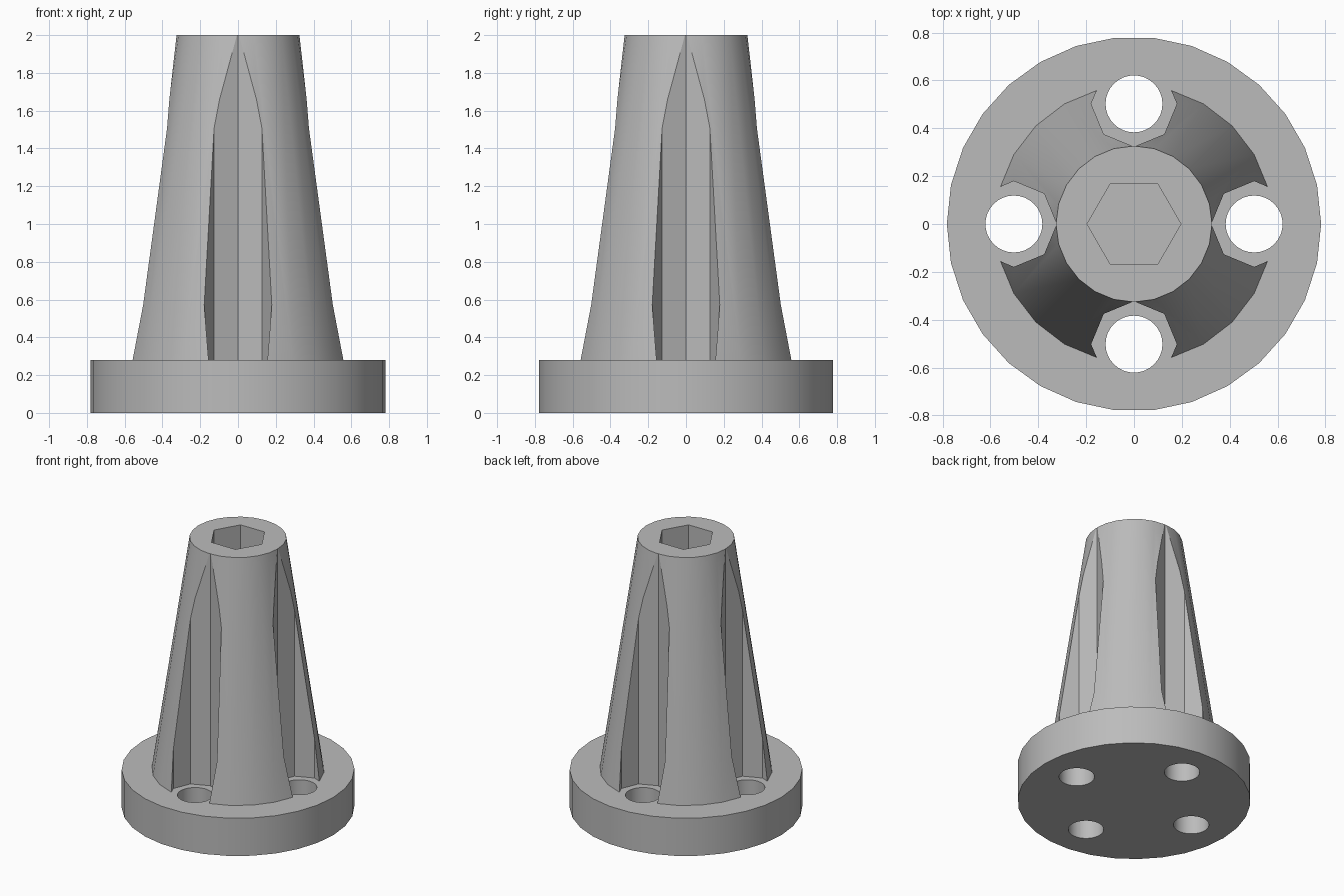
import bpy, math
from mathutils import Vector

cube = bpy.data.objects.get("Cube")
if cube:
    bpy.data.objects.remove(cube, do_unlink=True)

grey = bpy.data.materials.new("plain grey")
grey.use_nodes = True
COLOUR = (0.5, 0.5, 0.5, 1)
grey.diffuse_color = COLOUR
grey.node_tree.nodes["Principled BSDF"].inputs["Base Color"].default_value = COLOUR


def frustum(name, sides, r_low, r_high, z_low, z_high, centre=(0, 0)):
    """Upright prism or cone with a vertex on the +x axis."""
    ring = [Vector((math.cos(a), math.sin(a), 0))
            for a in (math.tau * i / sides for i in range(sides))]
    offset = Vector((*centre, 0))
    verts = [offset + p * r + Vector((0, 0, z))
             for r, z in ((r_low, z_low), (r_high, z_high)) for p in ring]
    faces = [(i, (i + 1) % sides, sides + (i + 1) % sides, sides + i)
             for i in range(sides)]
    faces += [tuple(reversed(range(sides))), tuple(range(sides, 2 * sides))]
    mesh = bpy.data.meshes.new(name)
    mesh.from_pydata(verts, [], faces)
    mesh.materials.append(grey)
    obj = bpy.data.objects.new(name, mesh)
    bpy.context.collection.objects.link(obj)
    return obj


def carve(target, cutters):
    """Subtract the cutters, then remove them and shade the result."""
    bpy.ops.object.select_all(action="DESELECT")
    target.select_set(True)
    bpy.context.view_layer.objects.active = target
    for cutter in cutters:
        cutter.hide_render = True
        mod = target.modifiers.new("cut", "BOOLEAN")
        mod.operation = "DIFFERENCE"
        mod.solver = "EXACT"
        mod.object = cutter
        bpy.ops.object.modifier_apply(modifier=mod.name)
        bpy.data.objects.remove(cutter, do_unlink=True)
    bpy.ops.object.shade_smooth_by_angle(angle=math.radians(30))


BASE_TOP, HEIGHT, BOLT_CIRCLE = 0.28, 2.0, 0.502
spots = [(BOLT_CIRCLE, 0), (0, BOLT_CIRCLE), (-BOLT_CIRCLE, 0), (0, -BOLT_CIRCLE)]

# Round base flange with four bolt holes
flange = frustum("base_flange", 30, 0.782, 0.782, 0, BASE_TOP)
carve(flange, [frustum("bolt_hole_cutter", 32, 0.119, 0.119, -0.1, 0.5, s)
               for s in spots])

# Tapered post with four octagonal clearance flutes and a hexagonal socket
post = frustum("tapered_post", 24, 0.58, 0.326, BASE_TOP, HEIGHT)
flutes = [frustum("flute_cutter", 8, 0.179, 0.179, 0.1, 2.2, s) for s in spots]
socket = frustum("socket_cutter", 6, 0.196, 0.196, 1.4, 2.2)
carve(post, flutes + [socket])
